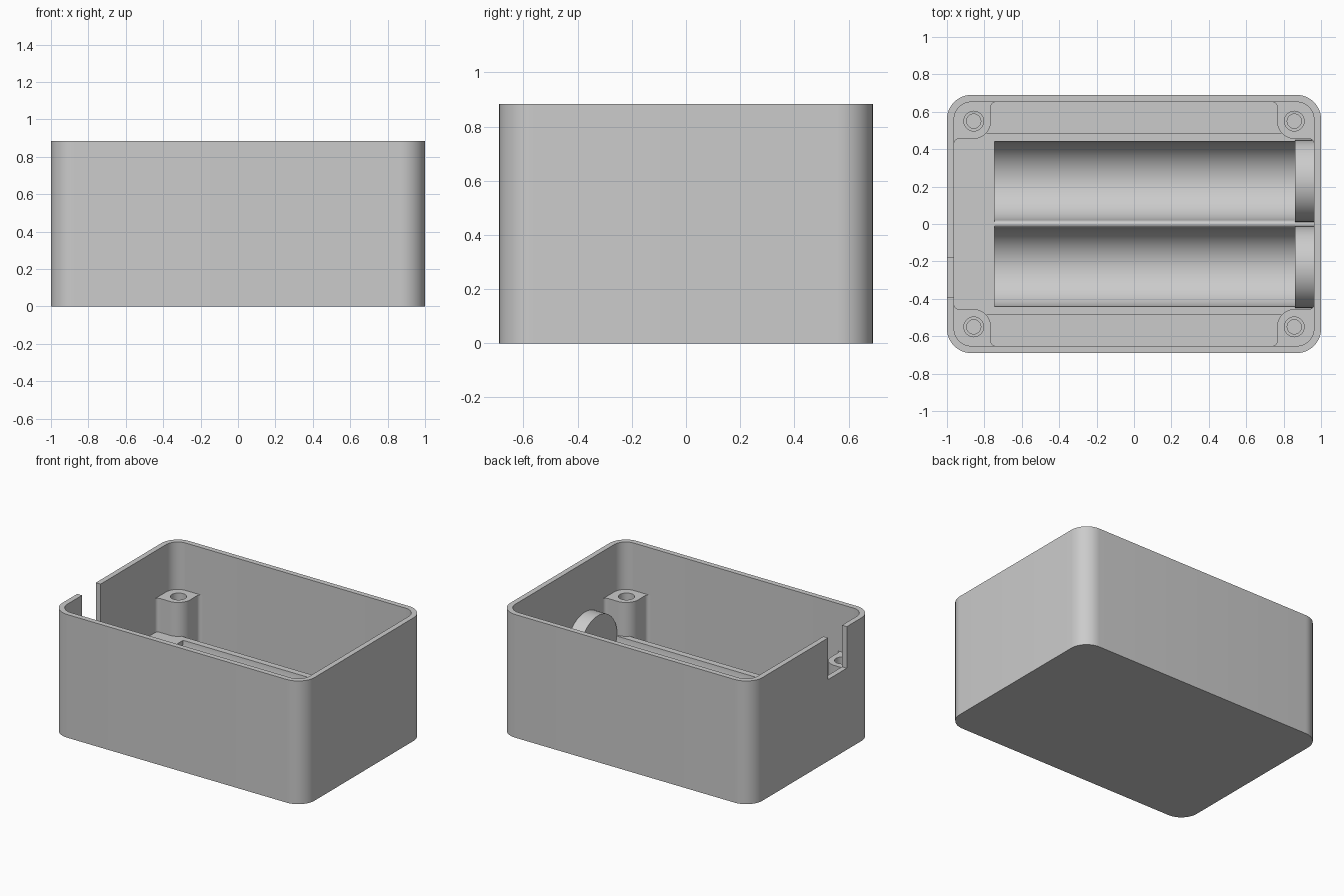
import bpy
import bmesh
from math import sin, cos, radians, degrees, asin
from mathutils import Vector

old = bpy.data.objects.get("Cube")
if old:
    bpy.data.objects.remove(old, do_unlink=True)

grey = bpy.data.materials.new("plain grey")
grey.use_nodes = True
grey.diffuse_color = (0.6, 0.6, 0.6, 1)
grey.node_tree.nodes["Principled BSDF"].inputs["Base Color"].default_value = grey.diffuse_color

HALF_X, HALF_Y, HEIGHT = 1.0, 0.69, 0.883
WALL, FLOOR, CORNER = 0.038, 0.04, 0.13
BOSS_TOP, CRADLE_TOP = 0.543, 0.3
CELL_Y, CELL_Z, CELL_R = 0.23, 0.308, 0.212
TROUGH_START, TROUGH_END = -0.745, 0.86


def arc(cx, cy, r, start, end, steps=12):
    """Points along an arc, angles in degrees."""
    angles = [radians(start + (end - start) * i / steps) for i in range(steps + 1)]
    return [(cx + r * cos(a), cy + r * sin(a)) for a in angles]


def rounded_rect(hx, hy, r):
    cx, cy = hx - r, hy - r
    return (arc(cx, cy, r, 0, 90) + arc(-cx, cy, r, 90, 180)
            + arc(-cx, -cy, r, 180, 270) + arc(cx, -cy, r, 270, 360))


def prism(name, outline, low, high, axis="z"):
    """Extrude an outline along z, or a (y, z) outline along x."""
    bm = bmesh.new()
    place = (lambda a, b: (a, b, low)) if axis == "z" else (lambda a, b: (low, a, b))
    face = bm.faces.new([bm.verts.new(place(a, b)) for a, b in outline])
    new = bmesh.ops.extrude_face_region(bm, geom=[face])["geom"]
    shift = Vector((0, 0, high - low)) if axis == "z" else Vector((high - low, 0, 0))
    bmesh.ops.translate(bm, vec=shift, verts=[v for v in new if isinstance(v, bmesh.types.BMVert)])
    bmesh.ops.recalc_face_normals(bm, faces=bm.faces)
    mesh = bpy.data.meshes.new(name)
    bm.to_mesh(mesh)
    bm.free()
    mesh.materials.append(grey)
    obj = bpy.data.objects.new(name, mesh)
    bpy.context.collection.objects.link(obj)
    return obj


def activate(obj):
    bpy.ops.object.select_all(action="DESELECT")
    obj.select_set(True)
    bpy.context.view_layer.objects.active = obj


def cut(obj, cutter):
    cutter.hide_render = True
    mod = obj.modifiers.new("cut", "BOOLEAN")
    mod.operation, mod.solver, mod.object = "DIFFERENCE", "EXACT", cutter
    activate(obj)
    bpy.ops.object.modifier_apply(modifier=mod.name)
    bpy.data.objects.remove(cutter, do_unlink=True)


def smooth(obj):
    activate(obj)
    bpy.ops.object.shade_smooth_by_angle(angle=radians(30))


# Open box with a cable notch in one end wall
box = prism("box_shell", rounded_rect(HALF_X, HALF_Y, CORNER), 0, HEIGHT)
cut(box, prism("cavity_cutter", rounded_rect(HALF_X - WALL, HALF_Y - WALL, CORNER - WALL), FLOOR, 1))
notch = [(-1.1, -0.393), (-0.94, -0.393), (-0.94, -0.183), (-1.1, -0.183)]
cut(box, prism("notch_cutter", notch, 0.585, 1))
smooth(box)

# Corner screw bosses, flared into the walls and stepped inside
in_x, in_y = HALF_X - WALL, HALF_Y - WALL
flare = 0.025
boss_outline = ([(0.98, 0.43)] + arc(in_x - flare, 0.43, flare, 0, 90, 6)
                + arc(0.86, 0.55, 0.095, 270, 180)
                + arc(0.74, in_y - flare, flare, 0, 90, 6)
                + [(0.74, 0.667)] + arc(0.87, 0.557, 0.11, 90, 0))
for end, sx in (("left", 1), ("right", -1)):
    for side, sy in (("back", 1), ("front", -1)):
        boss = prism(f"{side}_{end}_screw_boss", [(sx * x, sy * y) for x, y in boss_outline],
                     0.02, BOSS_TOP)
        for radius, bottom in ((0.053, 0.4), (0.038, 0.2)):
            hole = arc(sx * 0.857, sy * 0.55, radius, 0, 360, 32)[:-1]
            cut(boss, prism("hole_cutter", hole, bottom, 1))
        smooth(boss)

# Cradle with two round troughs and a rounded ridge between them
half = 0.487
ridge = CELL_Y - CELL_R
lip = degrees(asin((CELL_Z - CRADLE_TOP) / CELL_R))
inner_lip = degrees(asin((CELL_Z - CRADLE_TOP + ridge) / CELL_R))
profile = [(-half, 0.02), (half, 0.02), (half, CRADLE_TOP)]
profile += arc(CELL_Y, CELL_Z, CELL_R, -lip, inner_lip - 180, 32)
profile += arc(0, CRADLE_TOP - ridge, ridge, 0, 180, 8)[1:-1]
profile += arc(-CELL_Y, CELL_Z, CELL_R, -inner_lip, lip - 180, 32)
profile.append((-half, CRADLE_TOP))
smooth(prism("cradle_troughs", profile, TROUGH_START, TROUGH_END, "x"))

# Solid blocks closing both ends of the cradle
block = [(-half, 0.02), (half, 0.02), (half, CRADLE_TOP), (-half, CRADLE_TOP)]
prism("cradle_right_block", block, -0.98, TROUGH_START, "x")
prism("cradle_left_block", block, TROUGH_END, 0.98, "x")

# Round end stops standing above the cradle
for side, centre in (("back", CELL_Y), ("front", -CELL_Y)):
    disc = arc(centre, CELL_Z, CELL_R + 0.006, 0, 360, 64)[:-1]
    smooth(prism(f"{side}_end_stop", disc, TROUGH_END, 0.97, "x"))
